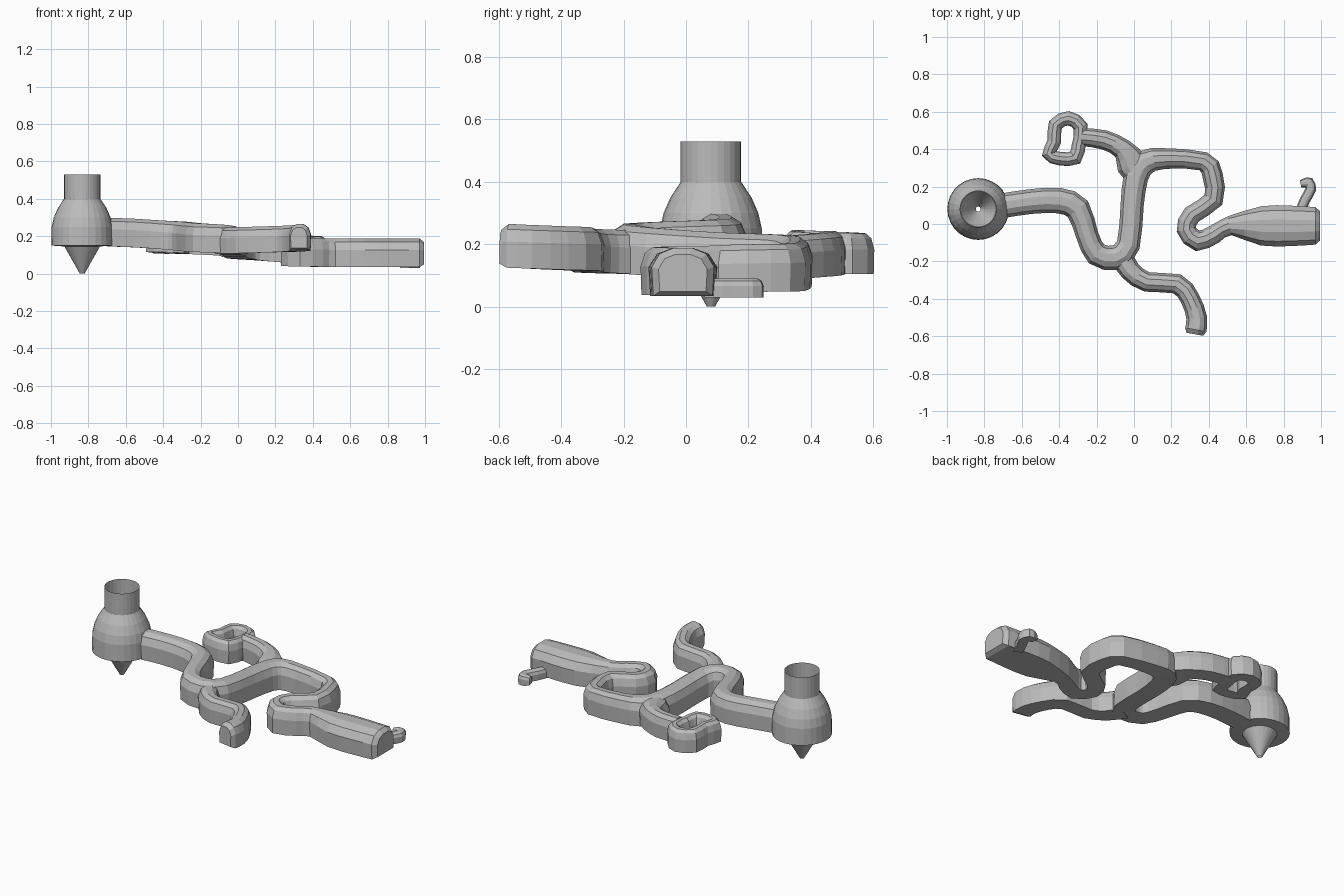
import bpy, bmesh, math
from mathutils import Vector

cube = bpy.data.objects.get("Cube")
if cube:
    bpy.data.objects.remove(cube, do_unlink=True)

GREY = (0.5, 0.5, 0.5, 1.0)
stone = bpy.data.materials.new("stone grey")
stone.use_nodes = True
stone.diffuse_color = GREY
stone.node_tree.nodes["Principled BSDF"].inputs["Base Color"].default_value = GREY

# Flat-floored arch: sideways share of half width, upward share of height
ARCH = [(-0.95, 0), (-1, 0.6), (-0.75, 0.88), (-0.3, 1),
        (0.3, 1), (0.75, 0.88), (1, 0.6), (0.95, 0)]


def finish(name, bm):
    mesh = bpy.data.meshes.new(name)
    bm.to_mesh(mesh)
    bm.free()
    mesh.materials.append(stone)
    obj = bpy.data.objects.new(name, mesh)
    bpy.context.scene.collection.objects.link(obj)
    return obj


def refine(points):
    """Round the bends by adding one spline midpoint between neighbours."""
    pts = [Vector(p) for p in points]
    result = []
    for i in range(len(pts) - 1):
        before, after = pts[max(i - 1, 0)], pts[min(i + 2, len(pts) - 1)]
        result.append(pts[i])
        result.append((9 * (pts[i] + pts[i + 1]) - before - after) / 16)
    return result + [pts[-1]]


def tunnel(name, points, height, rounded_end=False):
    """Sweep the arch along points of (x, y, floor height, half width)."""
    path = refine(points)
    if rounded_end:
        step = (path[-1] - path[-2]).normalized() * 0.025
        path.append(path[-1] + Vector((step.x, step.y, 0, 0)))
    bm = bmesh.new()
    rings = []
    last = len(path) - 1
    for i, point in enumerate(path):
        back = (point - path[max(i - 1, 0)]).xy.normalized()
        ahead = (path[min(i + 1, last)] - point).xy.normalized()
        along = (back + ahead).normalized()
        side = Vector((-along.y, along.x))
        leg = ahead if i < last else back
        stretch = min(1 / max(along.dot(leg), 0.5), 1.15)
        shrink = 0.78 if rounded_end and i == last else 1
        floor = point.z + height * (1 - shrink) * 0.4
        ring = []
        for across, up in ARCH:
            flat = point.xy + side * across * point.w * stretch * shrink
            ring.append(bm.verts.new((flat.x, flat.y, floor + up * height * shrink)))
        rings.append(ring)
    count = len(ARCH)
    for a, b in zip(rings, rings[1:]):
        for j in range(count):
            k = (j + 1) % count
            bm.faces.new((a[j], a[k], b[k], b[j]))
    bm.faces.new(rings[0])
    bm.faces.new(rings[-1])
    bmesh.ops.recalc_face_normals(bm, faces=bm.faces[:])
    return finish(name, bm)


def revolve(name, profile, centre, sides):
    """Turn a (radius, height) profile, listed from the top down."""
    bm = bmesh.new()
    rings = []
    for radius, z in profile:
        ring = []
        for i in range(sides):
            angle = math.tau * i / sides
            ring.append(bm.verts.new((centre[0] + radius * math.cos(angle),
                                      centre[1] + radius * math.sin(angle), z)))
        rings.append(ring)
    for a, b in zip(rings, rings[1:]):
        for i in range(sides):
            k = (i + 1) % sides
            bm.faces.new((a[i], b[i], b[k], a[k]))
    return finish(name, bm)


# Hollow entrance shaft, domed chamber and pierced funnel
revolve("entrance_chamber",
        [(0.097, 0.53), (0.097, 0.4), (0.13, 0.35), (0.152, 0.3), (0.163, 0.25),
         (0.165, 0.15), (0.095, 0.145), (0.013, 0)], (-0.833, 0.08), 28)

# Long winding tunnel that ends in the wide low chamber
tunnel("main_tunnel", [
    (-0.69, 0.1, 0.145, 0.066), (-0.55, 0.12, 0.14, 0.066),
    (-0.4, 0.125, 0.13, 0.068), (-0.3, 0.08, 0.125, 0.066),
    (-0.25, -0.06, 0.12, 0.06), (-0.2, -0.16, 0.115, 0.062),
    (-0.1, -0.18, 0.11, 0.065), (-0.03, -0.11, 0.1, 0.062),
    (-0.01, 0.1, 0.085, 0.062), (0.01, 0.25, 0.08, 0.066),
    (0.06, 0.33, 0.075, 0.066), (0.17, 0.35, 0.065, 0.055),
    (0.37, 0.335, 0.05, 0.05), (0.42, 0.26, 0.048, 0.055),
    (0.425, 0.13, 0.045, 0.05), (0.31, 0.05, 0.04, 0.05),
    (0.28, -0.03, 0.04, 0.05), (0.34, -0.09, 0.038, 0.052),
    (0.43, -0.055, 0.036, 0.05), (0.51, -0.01, 0.035, 0.05),
    (0.68, -0.01, 0.035, 0.105), (0.84, -0.01, 0.035, 0.108),
    (0.97, -0.01, 0.035, 0.1)], 0.153, rounded_end=True)

# Branch toward the back, widened where it leaves the main tunnel
tunnel("back_branch", [
    (0.03, 0.24, 0.082, 0.06), (-0.01, 0.32, 0.088, 0.085),
    (-0.06, 0.4, 0.095, 0.056), (-0.16, 0.45, 0.1, 0.052),
    (-0.28, 0.465, 0.105, 0.048)], 0.138)

# Closed ring passage at the end of the back branch
tunnel("loop_passage", [
    (-0.295, 0.42, 0.105, 0.037), (-0.285, 0.52, 0.105, 0.037),
    (-0.35, 0.565, 0.105, 0.037), (-0.42, 0.53, 0.108, 0.037),
    (-0.427, 0.44, 0.112, 0.036), (-0.455, 0.375, 0.115, 0.034),
    (-0.4, 0.35, 0.115, 0.036), (-0.315, 0.355, 0.11, 0.037),
    (-0.295, 0.43, 0.105, 0.037)], 0.13)

# Branch toward the front with a blunt end
tunnel("front_branch", [
    (-0.07, -0.17, 0.105, 0.062), (-0.02, -0.25, 0.107, 0.056),
    (0.07, -0.31, 0.11, 0.052), (0.23, -0.32, 0.115, 0.052),
    (0.3, -0.4, 0.118, 0.052), (0.335, -0.5, 0.122, 0.055),
    (0.33, -0.565, 0.125, 0.058)], 0.14, rounded_end=True)

# Small hooked passage on the low chamber
tunnel("hook_passage", [
    (0.89, 0.07, 0.03, 0.028), (0.915, 0.13, 0.03, 0.028),
    (0.945, 0.185, 0.03, 0.028), (0.935, 0.22, 0.03, 0.028),
    (0.915, 0.22, 0.03, 0.025)], 0.06, rounded_end=True)
